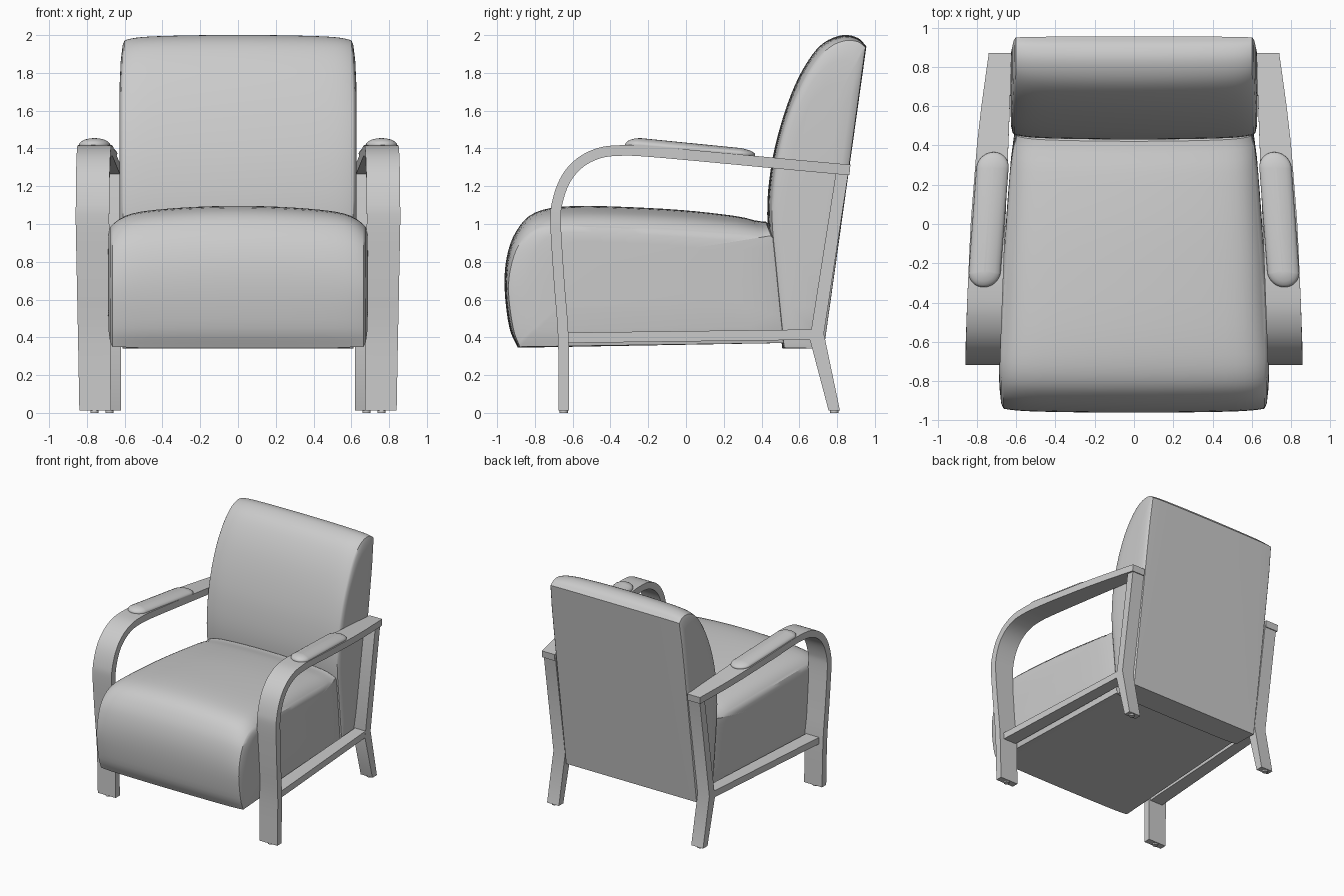
import bpy, bmesh, math
from mathutils import Vector

if "Cube" in bpy.data.objects:
    bpy.data.objects.remove(bpy.data.objects["Cube"], do_unlink=True)

grey = bpy.data.materials.new("plain grey")
grey.use_nodes = True
colour = (0.6, 0.6, 0.6, 1)
grey.diffuse_color = colour
grey.node_tree.nodes["Principled BSDF"].inputs["Base Color"].default_value = colour


def loft(name, rings, mirrored=False, angle=32):
    """Skin a list of equal-length rings and cap both ends."""
    bm = bmesh.new()
    loops = [[bm.verts.new(p) for p in ring] for ring in rings]
    n = len(rings[0])
    for a, b in zip(loops, loops[1:]):
        for i in range(n):
            j = (i + 1) % n
            bm.faces.new((a[i], a[j], b[j], b[i]))
    bm.faces.new(loops[0])
    bm.faces.new(loops[-1])
    bmesh.ops.recalc_face_normals(bm, faces=bm.faces)
    mesh = bpy.data.meshes.new(name)
    bm.to_mesh(mesh)
    bm.free()
    mesh.materials.append(grey)
    mesh.shade_smooth()
    mesh.set_sharp_from_angle(angle=math.radians(angle))
    obj = bpy.data.objects.new(name, mesh)
    bpy.context.collection.objects.link(obj)
    if mirrored:
        obj.modifiers.new("Mirror", "MIRROR")
    return obj


def smooth(points, steps=4):
    """Catmull-Rom curve through the points."""
    p = [Vector(q) for q in points]
    p = [2 * p[0] - p[1]] + p + [2 * p[-1] - p[-2]]
    out = []
    for a, b, c, d in zip(p, p[1:], p[2:], p[3:]):
        for k in range(steps):
            t = k / steps
            out.append(0.5 * (2 * b + (c - a) * t + (2 * a - 5 * b + 4 * c - d) * t ** 2
                              + (3 * b - a - 3 * c + d) * t ** 3))
    return out + [p[-2]]


def ramp(t, table):
    """Linear interpolation in (key, value) pairs."""
    for (a, u), (b, v) in zip(table, table[1:]):
        if t <= b:
            return u + (v - u) * max(0, (t - a) / (b - a))
    return table[-1][1]


def cushion(name, middle, side, width, puff):
    """Crowned cushion: side outline swells to the middle outline, side panels puff out."""
    centre = sum(side, Vector((0, 0))) / len(side)

    def panel(sign, scale, out):
        ring = [centre + (p - centre) * scale for p in side]
        return [(sign * (width(*q) + out), *q) for q in ring]

    rings = [panel(-1, s, puff * h) for s, h in ((0.55, 1), (0.8, 0.9), (0.95, 0.5))]
    count = 28
    for k in range(count + 1):
        u = math.sin(math.pi * (k / count - 0.5))
        drop = 0.45 * u ** 2 + 0.55 * u ** 12
        ring = []
        for m, s in zip(middle, side):
            q = m.lerp(s, drop)
            ring.append((u * width(*q), *q))
        rings.append(ring)
    rings += [panel(1, s, puff * h) for s, h in ((0.95, 0.5), (0.8, 0.9), (0.55, 1))]
    return loft(name, rings)


# Seat cushion, tapering towards the back
seat_middle = smooth([(-0.89, 0.345), (-0.935, 0.45), (-0.96, 0.65), (-0.95, 0.82), (-0.9, 0.96),
                      (-0.8, 1.06), (-0.6, 1.095), (-0.2, 1.085), (0.12, 1.06), (0.36, 1.02),
                      (0.46, 0.94), (0.52, 0.37)])
seat_side = smooth([(-0.88, 0.35), (-0.915, 0.45), (-0.94, 0.65), (-0.92, 0.8), (-0.87, 0.91),
                    (-0.77, 0.98), (-0.6, 0.995), (-0.2, 0.98), (0.12, 0.96), (0.4, 0.935),
                    (0.47, 0.88), (0.52, 0.37)])
cushion("seat_cushion", seat_middle, seat_side,
        lambda y, z: ramp(y, [(-0.95, 0.665), (-0.7, 0.667), (-0.2, 0.645), (0.5, 0.595)]), 0.022)

# Backrest with a flat rear panel
back_middle = smooth([(0.51, 0.34), (0.46, 0.75), (0.43, 1.05), (0.45, 1.3), (0.5, 1.52),
                      (0.57, 1.72), (0.65, 1.87), (0.73, 1.96), (0.83, 2.0), (0.91, 1.985),
                      (0.955, 1.94)])
back_side = smooth([(0.52, 0.345), (0.48, 0.75), (0.455, 1.05), (0.475, 1.3), (0.525, 1.52),
                    (0.6, 1.71), (0.68, 1.85), (0.76, 1.935), (0.84, 1.97), (0.91, 1.965),
                    (0.95, 1.935)])
for outline in (back_middle, back_side):
    end = outline[-1]
    outline += [end.lerp(Vector((0.73, 0.34)), k / 8) for k in range(1, 9)]
cushion("backrest", back_middle, back_side, lambda y, z: ramp(z, [(1.7, 0.61), (2.0, 0.6)]), 0.018)


# Bent arms that run down into the front legs
def outer_x(y):
    return ramp(y, [(-0.72, 0.86), (-0.4, 0.85), (0, 0.832), (0.4, 0.8), (0.6, 0.777), (0.88, 0.738)])


def inner_x(y):
    return ramp(y, [(-0.7, 0.682), (0.87, 0.622)])


arm_path = smooth([(-0.647, 0.012), (-0.65, 0.4), (-0.672, 0.7), (-0.69, 1.0), (-0.68, 1.12),
                   (-0.635, 1.24), (-0.56, 1.325), (-0.46, 1.375), (-0.35, 1.389), (-0.2, 1.384),
                   (0.2, 1.348), (0.55, 1.315), (0.868, 1.286)], 6)
arm_rings = []
for i, p in enumerate(arm_path):
    t = (arm_path[min(i + 1, len(arm_path) - 1)] - arm_path[max(i - 1, 0)]).normalized()
    side = Vector((-t.y, t.x)) * 0.028
    a, b = p + side, p - side
    taper = 0.018 * max(0, 1 - p.y)
    xi, xo = inner_x(p.x) - taper * 0.4, outer_x(p.x) - taper
    arm_rings.append([(xi, *a), (xo, *a), (xo, *b), (xi, *b)])
loft("arm_and_front_leg", arm_rings, True)

# Kinked rear legs
leg_outline = [(0.755, 0.012), (0.655, 0.39), (0.795, 1.28), (0.86, 1.275), (0.73, 0.42), (0.815, 0.012)]
loft("rear_leg", [[(x, *q) for q in leg_outline] for x in (0.62, 0.73)], True)

# Side rails between the legs
loft("side_rail", [[(xi, y, z), (xo, y, z), (xo, y, z + 0.055), (xi, y, z + 0.055)]
                   for xi, xo, y, z in ((0.69, 0.81, -0.64, 0.37), (0.63, 0.728, 0.68, 0.387))], True)


# Rounded pads lying on the arms
def pad_ring(inset, height):
    ring = []
    for k in range(48):
        ang = 2 * math.pi * k / 48
        c, s = math.cos(ang), math.sin(ang)
        r = 0.082 - inset
        y = 0.022 + math.copysign(0.262, s) + r * s
        x = 0.742 - 0.075 * y + r * c
        z = ramp(y, [(-0.33, 1.413), (-0.2, 1.411), (0.0, 1.394), (0.37, 1.36)])
        ring.append((x, y, z + height * (1 - 0.25 * max(0, y) / 0.37)))
    return ring


loft("arm_pad", [pad_ring(*q) for q in ((0.006, -0.01), (0, 0.006), (0.002, 0.016), (0.012, 0.026),
                                        (0.03, 0.035), (0.055, 0.041), (0.076, 0.043))], True, 50)

# Small glides under the legs
for name, cx, cy in (("front_glide", 0.76, -0.647), ("rear_glide", 0.68, 0.785)):
    loft(name, [[(cx + 0.022 * math.cos(k * math.pi / 8), cy + 0.022 * math.sin(k * math.pi / 8), z)
                 for k in range(16)] for z in (0, 0.014)], True)
